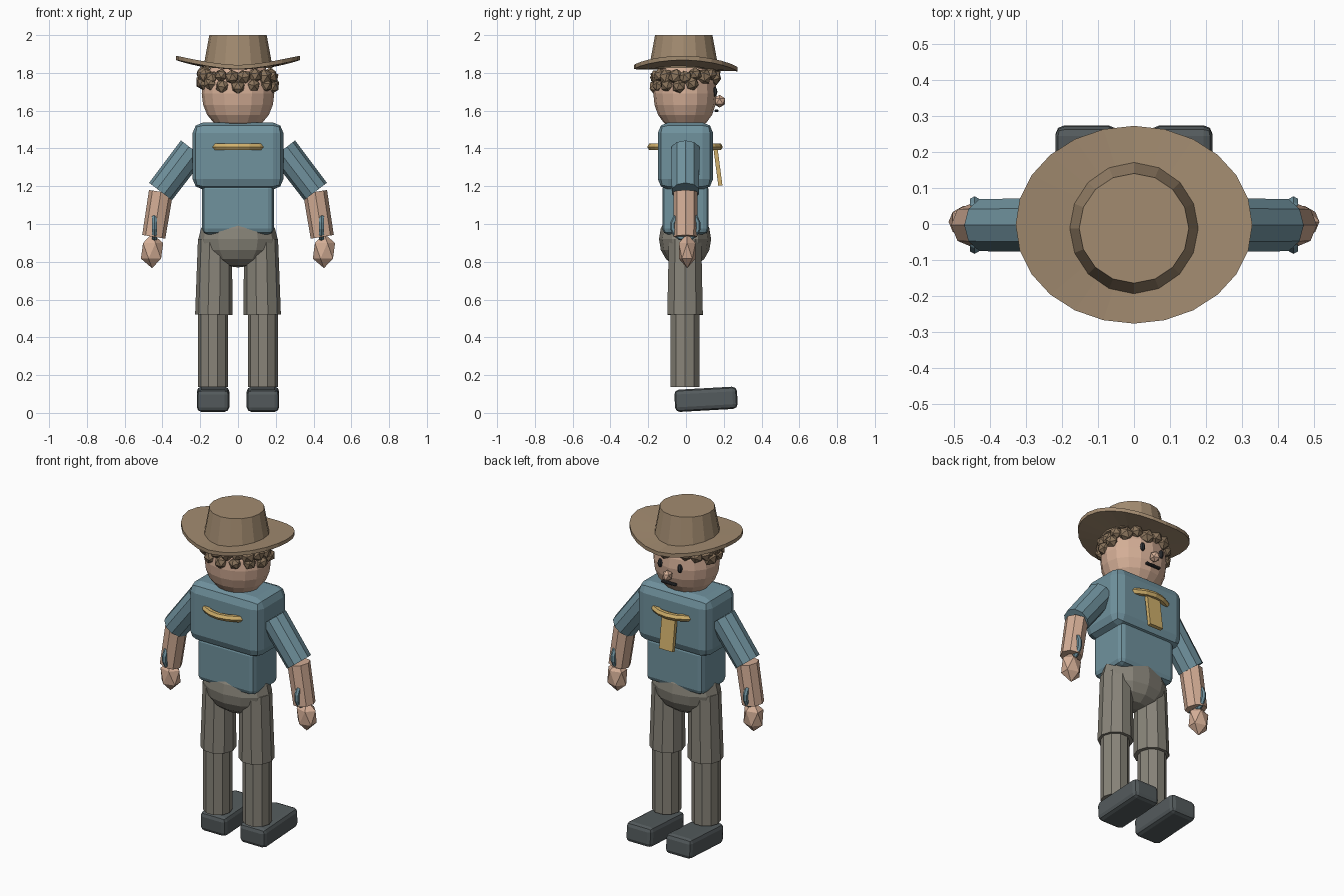
import bpy, bmesh, math, random
from mathutils import Vector, Matrix

if "Cube" in bpy.data.objects:
    bpy.data.objects.remove(bpy.data.objects["Cube"])

random.seed(4)


def mat(name, r, g, b):
    lin = [((c / 255 + 0.055) / 1.055) ** 2.4 for c in (r, g, b)]
    m = bpy.data.materials.new(name)
    m.diffuse_color = (*lin, 1)
    m.use_nodes = True
    m.node_tree.nodes["Principled BSDF"].inputs["Base Color"].default_value = m.diffuse_color
    return m


SKIN = mat("skin", 212, 174, 150)
HAIR = mat("hair brown", 138, 116, 92)
HAT = mat("hat tan", 162, 139, 112)
SHIRT = mat("shirt blue", 112, 146, 158)
TROUSER = mat("trouser grey", 136, 132, 121)
SHOE = mat("shoe charcoal", 84, 91, 93)
GOLD = mat("scarf gold", 208, 176, 108)
DARK = mat("face dark", 50, 52, 56)


def finish(bm, name, material):
    bmesh.ops.recalc_face_normals(bm, faces=bm.faces)
    me = bpy.data.meshes.new(name)
    bm.to_mesh(me)
    bm.free()
    me.materials.append(material)
    ob = bpy.data.objects.new(name, me)
    bpy.context.collection.objects.link(ob)
    return ob


def box(name, centre, size, material, bevel=0.0, seg=2, rot_x=0.0):
    bm = bmesh.new()
    bmesh.ops.create_cube(bm, size=1, matrix=Matrix.Diagonal((*size, 1)))
    if bevel:
        bmesh.ops.bevel(bm, geom=bm.edges[:], offset=bevel, segments=seg,
                        profile=0.5, affect='EDGES')
    bm.transform(Matrix.Translation(centre) @ Matrix.Rotation(rot_x, 4, 'X'))
    return finish(bm, name, material)


def limb(name, a, b, ra, rb, material, sides=10):
    a, b = Vector(a), Vector(b)
    d = b - a
    # keep the local x axis in the x/z plane
    z = d.normalized()
    y = Vector((0, 1, 0))
    x = y.cross(z).normalized()
    rot = Matrix((x, y, z)).transposed().to_4x4()
    bm = bmesh.new()
    bmesh.ops.create_cone(bm, cap_ends=True, segments=sides, radius1=ra,
                          radius2=rb, depth=d.length,
                          matrix=Matrix.Rotation(math.pi / 2, 4, 'Z'))
    bm.transform(Matrix.Translation((a + b) / 2) @ rot)
    return finish(bm, name, material)


def ico(name, centre, radii, material, spin=None):
    bm = bmesh.new()
    bmesh.ops.create_icosphere(bm, subdivisions=1, radius=1)
    rot = spin if spin else Matrix.Identity(4)
    bm.transform(Matrix.Translation(centre) @ Matrix.Diagonal((*radii, 1)) @ rot)
    return finish(bm, name, material)


def ball(name, centre, radii, material, u=16, v=10, power=1.0):
    bm = bmesh.new()
    bmesh.ops.create_uvsphere(bm, u_segments=u, v_segments=v, radius=1)
    for p in bm.verts:
        r = math.hypot(p.co.x, p.co.y)
        if r > 1e-4:
            k = r ** power / r
            p.co.x *= k
            p.co.y *= k
    bm.transform(Matrix.Translation(centre) @ Matrix.Diagonal((*radii, 1)))
    return finish(bm, name, material)


def ring(name, centre, major, minor, material, axis='Z', n=20, m=6):
    bm = bmesh.new()
    rows = []
    for i in range(n):
        a = 2 * math.pi * i / n
        rows.append([])
        for j in range(m):
            t = 2 * math.pi * j / m
            r = major + minor * math.cos(t)
            rows[-1].append(bm.verts.new((r * math.cos(a), r * math.sin(a), minor * math.sin(t))))
    for i in range(n):
        p, q = rows[i], rows[(i + 1) % n]
        for j in range(m):
            k = (j + 1) % m
            bm.faces.new((p[j], q[j], q[k], p[k]))
    rot = Matrix.Rotation(math.pi / 2, 4, 'Y') if axis == 'X' else Matrix.Identity(4)
    bm.transform(Matrix.Translation(centre) @ rot)
    return finish(bm, name, material)


# Torso, hips and neck scarf
box("chest", (0, -0.003, 1.36), (0.48, 0.292, 0.355), SHIRT, 0.055, 2)
box("waist", (0, -0.003, 1.08), (0.38, 0.245, 0.27), SHIRT, 0.03, 2)
ball("hips", (0, -0.005, 0.92), (0.21, 0.138, 0.15), TROUSER, 12, 8, 0.9)
ring("scarf_ring", (0, -0.005, 1.408), 0.18, 0.02, GOLD)
box("scarf_tail", (0, 0.168, 1.31), (0.09, 0.022, 0.215), GOLD, rot_x=0.13)

# Legs and arms
for s, side in ((-1, "left"), (1, "right")):
    limb(side + "_thigh", (s * 0.122, -0.005, 0.92), (s * 0.128, -0.005, 0.52), 0.09, 0.099, TROUSER)
    limb(side + "_shin", (s * 0.132, -0.005, 0.54), (s * 0.132, -0.005, 0.138), 0.08, 0.08, TROUSER)
    box(side + "_shoe", (s * 0.132, 0.106, 0.072), (0.172, 0.332, 0.118), SHOE, 0.025, 2, 0.055)
    limb(side + "_sleeve", (s * 0.24, -0.003, 1.395), (s * 0.41, -0.003, 1.172), 0.078, 0.076, SHIRT)
    limb(side + "_forearm", (s * 0.408, -0.003, 1.17), (s * 0.446, -0.003, 0.932), 0.064, 0.062, SKIN, 8)
    ring(side + "_cuff", (s * 0.442, -0.003, 0.99), 0.068, 0.014, SHIRT, 'X', 14, 6)
    ico(side + "_hand", (s * 0.455, 0.006, 0.858), (0.066, 0.052, 0.092), SKIN)

# Head and face
ball("head", (0, -0.005, 1.69), (0.192, 0.168, 0.19), SKIN, 16, 10, 0.75)
ico("nose", (0, 0.178, 1.65), (0.03, 0.034, 0.034), SKIN)
box("mouth", (0, 0.162, 1.6), (0.1, 0.02, 0.014), DARK, 0.004, 1)
for s, side in ((-1, "left"), (1, "right")):
    ball(side + "_eye", (s * 0.066, 0.152, 1.7), (0.015, 0.014, 0.026), DARK, 8, 6)

# Curls: a full upper ring and a lower ring missing over the face
for row, (count, z, rx, ry) in enumerate(((18, 1.785, 0.18, 0.152), (14, 1.738, 0.188, 0.156))):
    for i in range(count):
        a = 2 * math.pi * (i + 0.5 * row) / count
        if row and math.sin(a) > 0.3:
            continue
        r = random.uniform(0.036, 0.045)
        spin = Matrix.Rotation(random.uniform(0, 3), 4, 'X') @ Matrix.Rotation(random.uniform(0, 3), 4, 'Z')
        ico("curl", (rx * math.cos(a), ry * math.sin(a) - 0.003, z + random.uniform(-0.014, 0.014)),
            (r, r, r), HAIR, spin)

# Hat: upswept brim and tapered crown
bm = bmesh.new()
N = 24
layers = []
for dz in (0.0, -0.022):
    rows = []
    for k in (0.5, 1.0):
        row = []
        for i in range(N):
            a = 2 * math.pi * i / N
            x, y = 0.328 * k * math.cos(a), 0.274 * k * math.sin(a)
            z = 1.836 + 0.054 * (abs(x) / 0.328) ** 1.6 - 0.02 * y + dz
            row.append(bm.verts.new((x, y - 0.002, z)))
        rows.append(row)
    for i in range(N):
        j = (i + 1) % N
        bm.faces.new((rows[0][i], rows[0][j], rows[1][j], rows[1][i]))
    bm.faces.new(rows[0])
    layers.append(rows[1])
for i in range(N):
    j = (i + 1) % N
    bm.faces.new((layers[0][i], layers[0][j], layers[1][j], layers[1][i]))
finish(bm, "hat_brim", HAT)
limb("hat_crown", (0, -0.012, 1.825), (0, -0.012, 2.0), 0.184, 0.152, HAT, 16)
